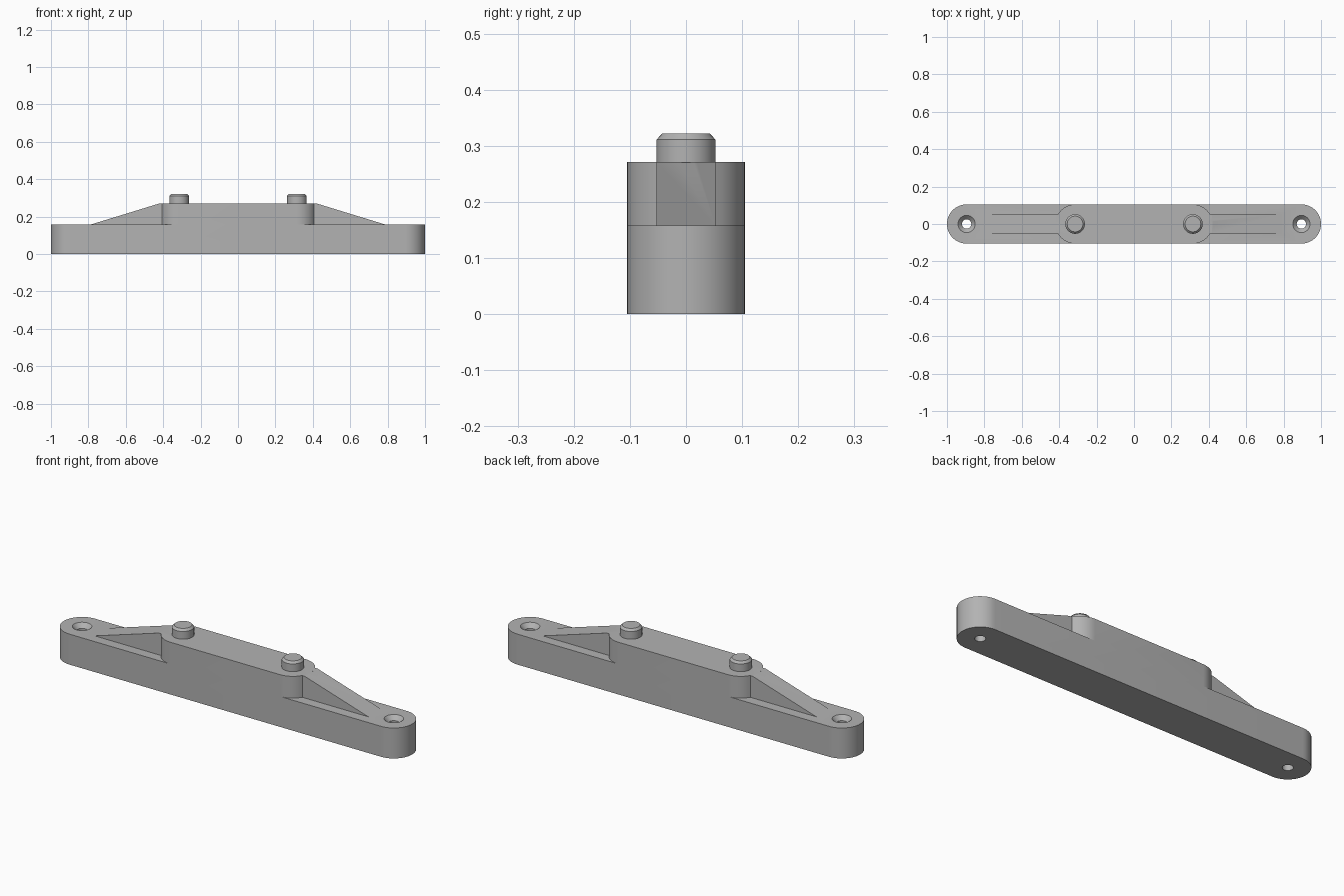
import bpy, bmesh, math

if "Cube" in bpy.data.objects:
    bpy.data.objects.remove(bpy.data.objects["Cube"])

R = 0.105          # half width of the bar and radius of its rounded ends
BASE_Z = 0.158     # top of the base
TOP_Z = 0.271      # top of the raised block
PEG_X, HOLE_X = 0.315, 0.895

grey = bpy.data.materials.new("plain grey")
grey.diffuse_color = (0.45, 0.45, 0.45, 1)
grey.use_nodes = True
grey.node_tree.nodes["Principled BSDF"].inputs["Base Color"].default_value = grey.diffuse_color


def make(name, build):
    bm = bmesh.new()
    build(bm)
    bmesh.ops.recalc_face_normals(bm, faces=bm.faces)
    mesh = bpy.data.meshes.new(name)
    bm.to_mesh(mesh)
    bm.free()
    mesh.materials.append(grey)
    ob = bpy.data.objects.new(name, mesh)
    bpy.context.collection.objects.link(ob)
    return ob


def prism(name, points, offset):
    """Extrude a closed outline along an offset vector."""
    def build(bm):
        face = bm.faces.new([bm.verts.new(p) for p in points])
        new = bmesh.ops.extrude_face_region(bm, geom=[face])["geom"]
        bmesh.ops.translate(bm, vec=offset,
                            verts=[v for v in new if isinstance(v, bmesh.types.BMVert)])
    return make(name, build)


def slot(name, half_length, z0, z1, steps=24):
    """Round-ended bar."""
    c = half_length - R
    pts = []
    for side in (1, -1):
        for i in range(steps + 1):
            a = -math.pi / 2 + math.pi * i / steps
            y = R * math.sin(a)
            if i in (0, steps):
                y = -R if i == 0 else R
            pts.append((side * (c + R * math.cos(a)), side * y, z0))
    return prism(name, pts, (0, 0, z1 - z0))


def lathe(name, x, profile, n=40):
    """Capped solid of revolution from (radius, z) pairs."""
    def build(bm):
        rings = [[bm.verts.new((x + r * math.cos(2 * math.pi * i / n),
                                r * math.sin(2 * math.pi * i / n), z))
                  for i in range(n)] for r, z in profile]
        for a, b in zip(rings, rings[1:]):
            for i in range(n):
                j = (i + 1) % n
                bm.faces.new((a[i], a[j], b[j], b[i]))
        bm.faces.new(rings[0])
        bm.faces.new(rings[-1])
    return make(name, build)


def combine(body, tool, operation):
    bpy.context.view_layer.objects.active = body
    mod = body.modifiers.new("combine", 'BOOLEAN')
    mod.operation, mod.solver, mod.object = operation, 'EXACT', tool
    bpy.ops.object.modifier_apply(modifier=mod.name)
    bpy.data.objects.remove(tool)


# Base bar with the raised block on it
body = slot("mounting_bar", 1.0, 0, BASE_Z)
combine(body, slot("raised_block", PEG_X + R, BASE_Z, TOP_Z), 'UNION')

pegs = []
for s, side in ((-1, "left"), (1, "right")):
    # Sloping rib from the block down to the base
    outline = [(0.33, 0.08), (0.33, TOP_Z), (0.418, TOP_Z), (0.786, BASE_Z), (0.786, 0.08)]
    rib = prism(side + "_rib", [(s * x, -R / 2, z) for x, z in outline], (0, R, 0))
    combine(body, rib, 'UNION')
    # Countersunk screw hole
    hole = lathe(side + "_hole", s * HOLE_X,
                 [(0.025, -0.02), (0.025, 0.136), (0.046, BASE_Z), (0.056, BASE_Z + 0.01)])
    combine(body, hole, 'DIFFERENCE')
    # Locating peg with a chamfered tip
    pegs.append(lathe(side + "_peg", s * PEG_X,
                      [(R / 2, TOP_Z), (R / 2, 0.311), (0.042, 0.322)]))

# Smooth the round walls, keep the corners sharp
bpy.ops.object.select_all(action='DESELECT')
for ob in [body] + pegs:
    ob.select_set(True)
bpy.context.view_layer.objects.active = body
bpy.ops.object.shade_smooth_by_angle(angle=math.radians(25))
